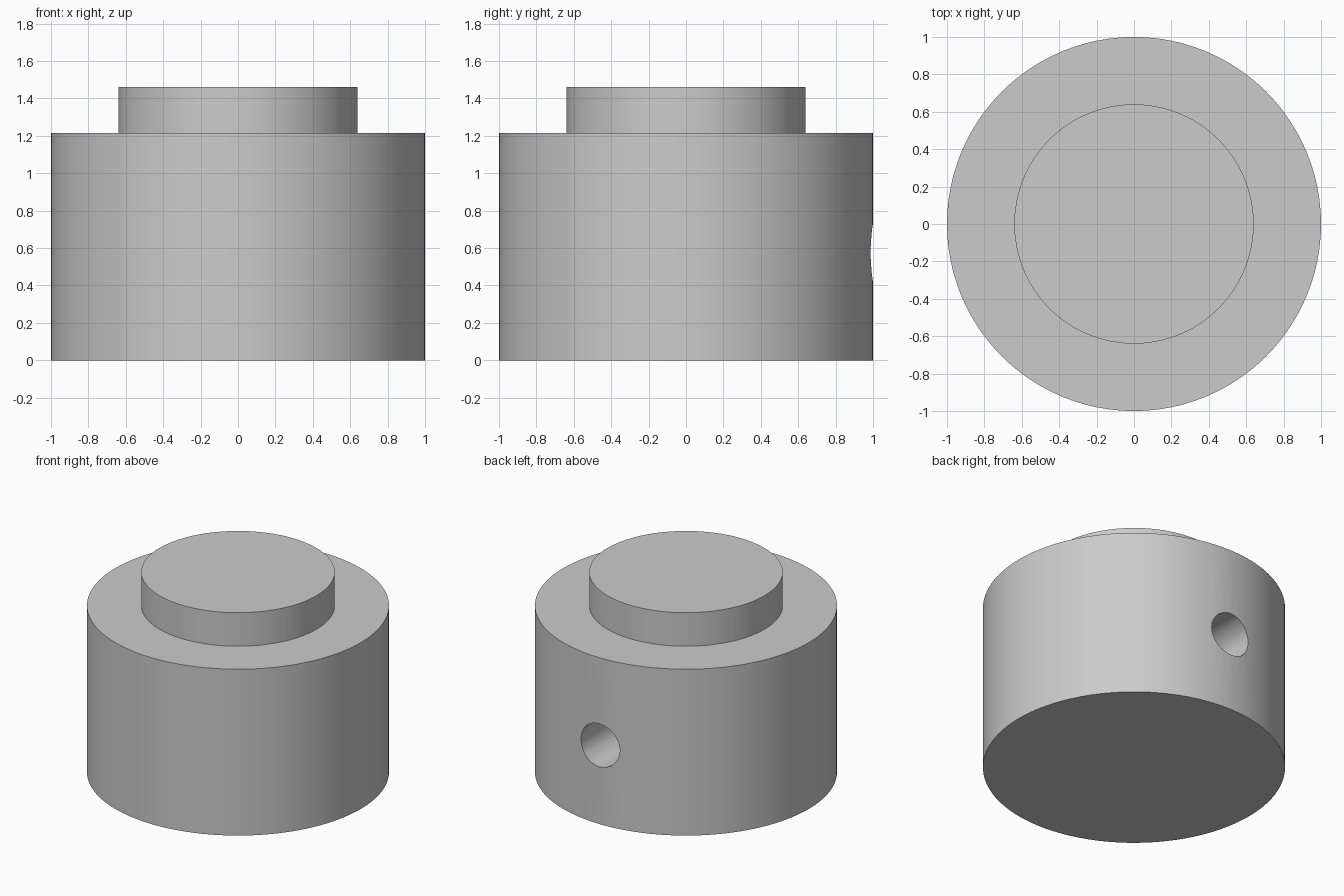
import bpy
import math

cube = bpy.data.objects.get("Cube")
if cube:
    bpy.data.objects.remove(cube, do_unlink=True)

# Single flat grey
grey = bpy.data.materials.new("light_grey")
grey.use_nodes = True
colour = (0.6, 0.6, 0.6, 1)
grey.diffuse_color = colour
grey.node_tree.nodes["Principled BSDF"].inputs["Base Color"].default_value = colour


def cylinder(name, radius, depth, centre, sides, rotation=(0, 0, 0)):
    bpy.ops.mesh.primitive_cylinder_add(vertices=sides, radius=radius, depth=depth,
                                        location=centre, rotation=rotation)
    obj = bpy.context.object
    obj.name = name
    obj.data.materials.append(grey)
    return obj


def smooth(obj):
    bpy.ops.object.select_all(action='DESELECT')
    obj.select_set(True)
    bpy.context.view_layer.objects.active = obj
    bpy.ops.object.shade_smooth_by_angle(angle=math.radians(30))


HOUSING_TOP = 1.215
BUTTON_TOP = 1.46
EMBED = 0.05

# Main round housing
housing = cylinder("housing", 1, HOUSING_TOP, (0, 0, HOUSING_TOP / 2), 96)

# Blind cable hole drilled into the back
drill = cylinder("cable_hole_cutter", 0.157, 0.8, (0, 0.8, 0.575), 32,
                 (math.pi / 2, 0, 0))
drill.hide_render = True
cut = housing.modifiers.new("cable_hole", 'BOOLEAN')
cut.operation = 'DIFFERENCE'
cut.solver = 'EXACT'
cut.object = drill
bpy.context.view_layer.objects.active = housing
bpy.ops.object.modifier_apply(modifier=cut.name)
bpy.data.objects.remove(drill, do_unlink=True)

# Raised push button, seated slightly into the housing
height = BUTTON_TOP - HOUSING_TOP + EMBED
button = cylinder("button", 0.64, height, (0, 0, BUTTON_TOP - height / 2), 96)

for part in (housing, button):
    smooth(part)
